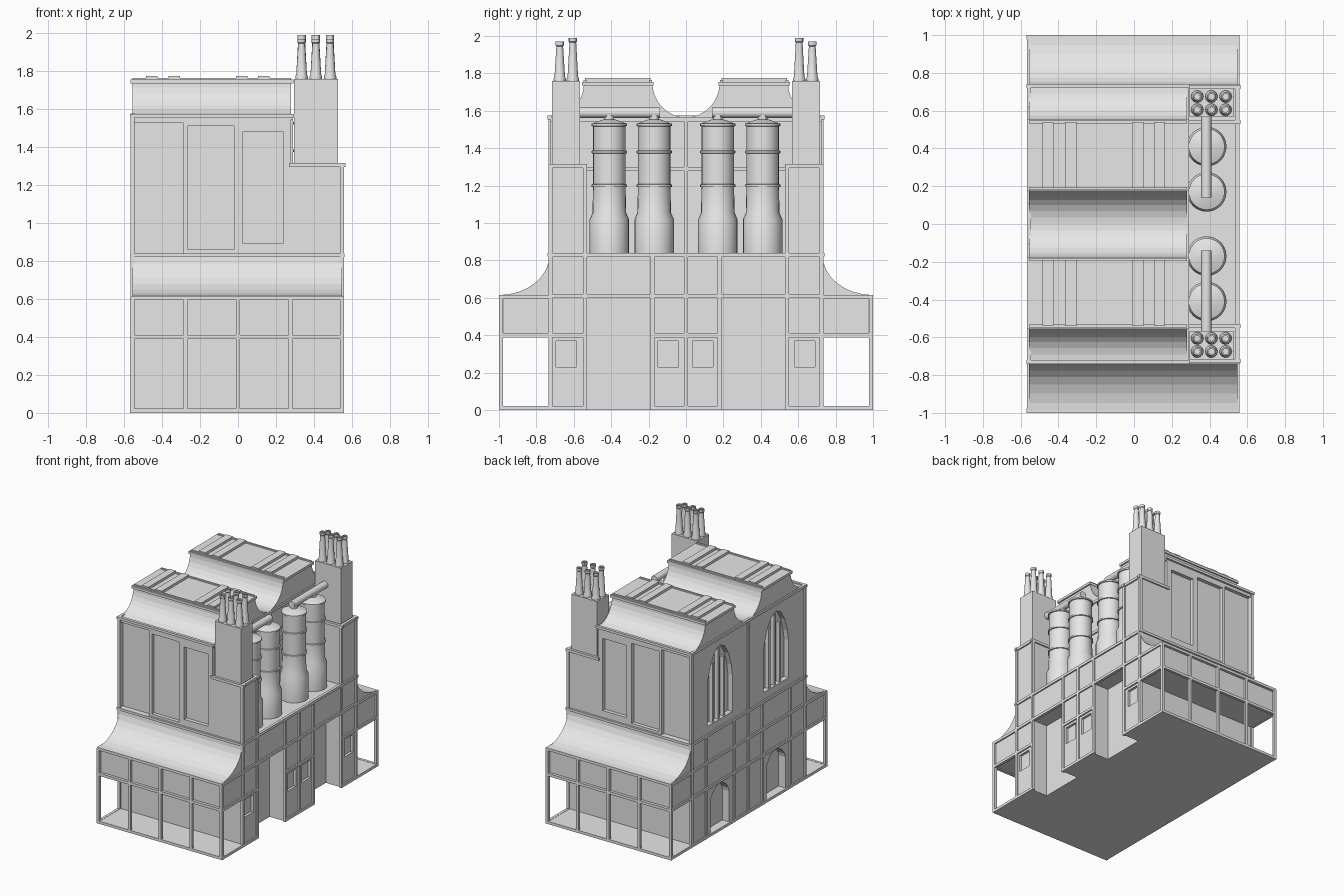
import bpy, bmesh, math

cube = bpy.data.objects.get("Cube")
if cube:
    bpy.data.objects.remove(cube, do_unlink=True)

grey = bpy.data.materials.new("light grey")
grey.use_nodes = True
grey.diffuse_color = (0.8, 0.8, 0.8, 1)
grey.node_tree.nodes["Principled BSDF"].inputs["Base Color"].default_value = (0.8, 0.8, 0.8, 1)


def finish(name, bm):
    bmesh.ops.recalc_face_normals(bm, faces=bm.faces)
    mesh = bpy.data.meshes.new(name)
    bm.to_mesh(mesh)
    bm.free()
    mesh.materials.append(grey)
    ob = bpy.data.objects.new(name, mesh)
    bpy.context.collection.objects.link(ob)
    return ob


def boxes(name, spans):
    """One object made of boxes, each given as (x range, y range, z range)."""
    bm = bmesh.new()
    for span in spans:
        vs = bmesh.ops.create_cube(bm, size=1)["verts"]
        for v in vs:
            for i, (a, b) in enumerate(span):
                v.co[i] = (a + b) / 2 + v.co[i] * (b - a)
    return finish(name, bm)


def prism(name, outline, xr):
    """Extrude a (y, z) outline along x."""
    bm = bmesh.new()
    face = bm.faces.new([bm.verts.new((xr[0], y, z)) for y, z in outline])
    new = bmesh.ops.extrude_face_region(bm, geom=[face])["geom"]
    bmesh.ops.translate(bm, vec=(xr[1] - xr[0], 0, 0),
                        verts=[g for g in new if isinstance(g, bmesh.types.BMVert)])
    return finish(name, bm)


def lathe(name, profile, x, y, sides):
    """Spin an (r, z) profile around a vertical axis."""
    bm = bmesh.new()
    rings = [[bm.verts.new((x + r * math.cos(2 * math.pi * k / sides),
                            y + r * math.sin(2 * math.pi * k / sides), z))
              for k in range(sides)] for r, z in profile]
    for a, b in zip(rings, rings[1:]):
        for k in range(sides):
            n = (k + 1) % sides
            bm.faces.new((a[k], a[n], b[n], b[k]))
    bm.faces.new(rings[0])
    bm.faces.new(rings[-1])
    ob = finish(name, bm)
    bpy.ops.object.select_all(action='DESELECT')
    ob.select_set(True)
    bpy.context.view_layer.objects.active = ob
    bpy.ops.object.shade_smooth_by_angle(angle=math.radians(30))
    return ob


def cut(ob, cutter):
    cutter.hide_render = True
    bpy.context.view_layer.objects.active = ob
    mod = ob.modifiers.new("cut", 'BOOLEAN')
    mod.operation, mod.solver, mod.object = 'DIFFERENCE', 'EXACT', cutter
    bpy.ops.object.modifier_apply(modifier=mod.name)
    bpy.data.objects.remove(cutter, do_unlink=True)


def around(c, w=0.011):
    return (c - w, c + w)


def both(s, a, b):
    return tuple(sorted((s * a, s * b)))


def sweep(cy, cz, ry, rz, steps=8):
    """Concave quarter curve, from the top edge down and outwards."""
    return [(cy - ry * math.cos(t), cz - rz * math.sin(t))
            for t in (math.pi / 2 * k / steps for k in range(steps + 1))]


L, R, HALL = -0.555, 0.547, 0.28
WALL, BAY, INNER = 0.725, 0.54, 0.18
LEDGE, LOW, MID, EAVE, RIDGE = 0.83, 0.4, 0.61, 1.565, 1.75

# Ground storey, floor and their loading bays
lower = boxes("lower_walls", [((L, R), (-WALL, WALL), (0.01, LEDGE))])
floor = boxes("floor", [((L, R), (-0.99, 0.99), (0, 0.02))])
for ob in (lower, floor):
    cut(ob, boxes("bay_cutter", [((0.41, 1), both(s, INNER, BAY), (-1, MID)) for s in (-1, 1)]))
cut(lower, boxes("window_cutter", [((R - 0.02, 1), around(y, 0.055), (0.23, 0.37))
                                   for y in (-0.64, -0.095, 0.09, 0.635)]))


def pointed(y, half, z0, spring, top):
    rise = [(half * math.cos(a), spring + (top - spring) * math.sin(a) ** 1.3)
            for a in (math.pi / 2 * k / 4 for k in range(4))]
    return ([(y - half, z0), (y + half, z0)] + [(y + a, z) for a, z in rise]
            + [(y, top)] + [(y - a, z) for a, z in reversed(rise)])


# Main hall with recessed panels and pointed windows
hall = boxes("hall_walls", [((L, HALL), (-WALL, WALL), (LEDGE - 0.01, EAVE))])
panels = [(-0.545, -0.29, 0.84, 1.53), (-0.265, -0.02, 0.86, 1.51), (0.025, 0.24, 0.895, 1.48)]
cut(hall, boxes("panel_cutter", [((a, b), both(s, WALL - 0.03, 1), (c, d))
                                 for s in (-1, 1) for a, b, c, d in panels]))
for y in (-0.36, 0.36):
    cut(hall, prism("arch_cutter", pointed(y, 0.16, 0.9, 1.2, 1.5), (-1, L + 0.04)))
    cut(lower, prism("door_cutter", pointed(y, 0.12, 0.02, 0.27, 0.38), (-1, L + 0.06)))
boxes("window_mullions", [((L + 0.01, L + 0.05), around(y + d), (0.9, top))
                          for y in (-0.36, 0.36) for d, top in ((-0.07, 1.38), (0.07, 1.38), (0, 1.48))])

# Swept main roof with two raised decks
half = [(0, EAVE)] + [(-y, z) for y, z in reversed(sweep(0, RIDGE, INNER, RIDGE - EAVE)[:-1])]
half += sweep(WALL, RIDGE, INNER, RIDGE - EAVE)
under = EAVE - 0.02
outline = half + [(WALL, under), (-WALL, under)] + [(-y, z) for y, z in reversed(half[1:])]
prism("main_roof", outline, (L, HALL))
for s in (-1, 1):
    boxes("roof_deck", [((L - 0.012, HALL + 0.012), both(s, 0.175, 0.557), (1.735, 1.755))])
    boxes("roof_ribs", [(around(x, 0.03), both(s, 0.19, 0.54), (1.75, 1.775))
                        for x in (-0.455, -0.335, 0.02, 0.135)])
    boxes("roof_deck_edges", [((L, HALL), around(s * y, 0.007), (1.75, 1.765)) for y in (0.19, 0.54)])

# Porches at both ends
posts = (-0.557, -0.276, 0, 0.276, 0.547)
for s in (-1, 1):
    boxes("porch_upper_room", [((L, R), both(s, WALL - 0.01, 0.975), (LOW - 0.005, MID))])
    curve = sweep(1, LEDGE, 0.27, LEDGE - MID - 0.005)
    prism("porch_roof", [(s * y, z) for y, z in curve + [(1, MID - 0.01), (0.72, MID - 0.01), (0.72, LEDGE)]],
          (L, R))
    boxes("porch_posts", [(around(x), both(s, 0.978, 1), (0, MID)) for x in posts])
    boxes("porch_beams", [((L - 0.01, R + 0.01), both(s, 0.978, 1), around(z)) for z in (0.011, LOW, MID - 0.005)])
    boxes("porch_side_beams", [(around(x), both(s, WALL, 1), around(z))
                               for x in (L, R) for z in (0.011, LOW, MID - 0.005)])
    boxes("end_wall_ledge", [((L - 0.015, R + 0.015), around(s * 0.73), around(LEDGE, 0.01))])
    boxes("end_wall_eave", [((L - 0.015, HALL + 0.015), around(s * 0.73), around(EAVE, 0.01))])
    boxes("end_wall_posts", [(around(x), around(s * WALL), (LEDGE, top))
                             for x, top in ((L, EAVE), (R, 1.31))])

# Timber grid on the long sides
columns = [s * y for y in (BAY, WALL) for s in (-1, 1)] + [0, -INNER, INNER]
boxes("left_columns", [(around(L), around(y), (0, LEDGE)) for y in columns])
boxes("left_upper_columns", [(around(L), around(y), (LEDGE, EAVE)) for y in (-WALL, 0, WALL)])
boxes("right_columns", [(around(R), around(y), (0, LEDGE)) for y in columns])
boxes("left_rails", [(around(L), (-WALL, WALL), around(z)) for z in (0.011, LOW, MID, LEDGE, EAVE)])
boxes("right_rails", [(around(R), (-WALL, WALL), around(z)) for z in (MID, LEDGE)])
boxes("right_bay_rails", [(around(R), span, around(z)) for z in (0.011, LOW)
                          for span in ((-WALL, -BAY), (-INNER, INNER), (BAY, WALL))])
boxes("hall_side_frame", [(around(HALL), (-WALL, WALL), around(z)) for z in (1.29, EAVE - 0.01)]
      + [(around(HALL), around(y), (LEDGE, EAVE)) for y in (-INNER, 0, INNER)])

# Corner towers, chimneys and pots
for s in (-1, 1):
    boxes("corner_tower", [((HALL - 0.01, R), both(s, BAY, WALL), (LEDGE - 0.01, 1.3))])
    boxes("tower_rim", [((HALL - 0.012, R + 0.018), around(s * y), around(1.305)) for y in (BAY, WALL)]
          + [(around(R), both(s, BAY, WALL), around(1.305))])
    boxes("tower_corner_post", [(around(R), around(s * BAY), (LEDGE, 1.3))])
    boxes("chimney", [((0.295, 0.527), both(s, 0.567, 0.717), (1.29, 1.76))])
    for x in (0.335, 0.41, 0.485):
        for y, top in ((0.675, 1.97), (0.605, 1.99)):
            lathe("chimney_pot", [(0.033, 1.755), (0.033, 1.77), (0.028, 1.785), (0.018, top - 0.025),
                                  (0.022, top - 0.02), (0.022, top), (0.014, top), (0.014, top - 0.03)],
                  x, s * y, 12)

# Storage tanks and the flue pipes feeding the chimneys
body = [(0.105, LEDGE), (0.105, 1.02), (0.09, 1.055)]
for z in (1.2, 1.38, 1.525):
    body += [(0.087, z - 0.008), (0.095, z - 0.006), (0.095, z + 0.006), (0.087, z + 0.008)]
body += [(0.03, 1.555)]
for s in (-1, 1):
    for y in (0.17, 0.41):
        lathe("tank", body, 0.385, s * y, 24)
        lathe("tank_outlet", [(0.025, 1.54), (0.025, 1.58)], 0.385, s * y, 12)
    pipe = lathe("flue_pipe", [(0.028, 0), (0.028, 0.44)], 0, 0, 16)
    pipe.rotation_euler = (-s * math.pi / 2, 0, 0)
    pipe.location = (0.383, s * 0.14, 1.59)
